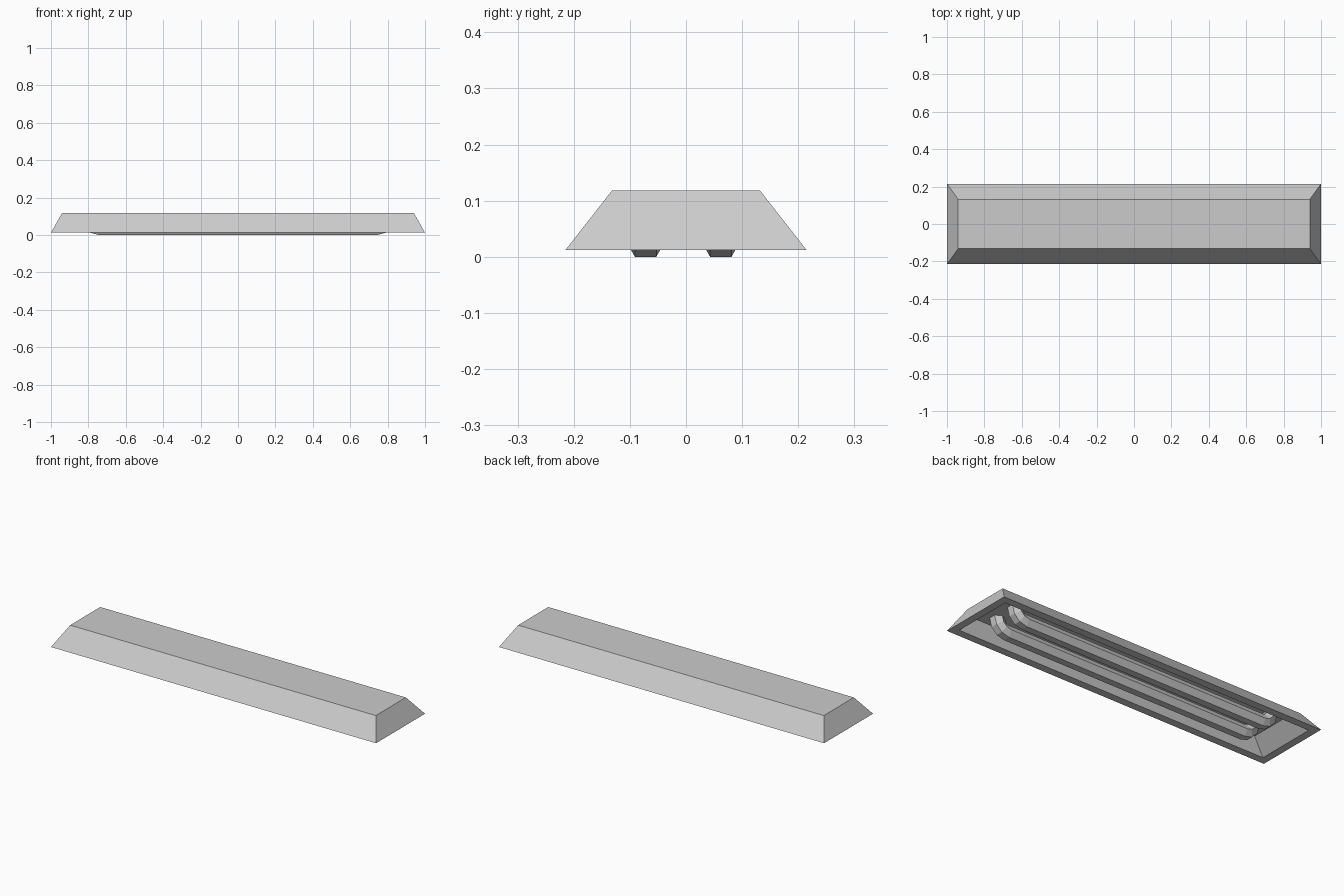
import bpy, bmesh
from math import sin, cos, radians

if "Cube" in bpy.data.objects:
    bpy.data.objects.remove(bpy.data.objects["Cube"])


def make_object(name, bm):
    bmesh.ops.recalc_face_normals(bm, faces=bm.faces)
    me = bpy.data.meshes.new(name)
    bm.to_mesh(me)
    bm.free()
    ob = bpy.data.objects.new(name, me)
    bpy.context.collection.objects.link(ob)
    return ob


def loft(bm, rings):
    """Bridge matching vertex rings and cap both ends."""
    loops = [[bm.verts.new(p) for p in ring] for ring in rings]
    for a, b in zip(loops, loops[1:]):
        n = len(a)
        for i in range(n):
            bm.faces.new((a[i], a[(i + 1) % n], b[(i + 1) % n], b[i]))
    return loops


def rect(x, y, z):
    return [(sx * x, sy * y, z) for sx, sy in ((-1, -1), (1, -1), (1, 1), (-1, 1))]


# Housing: tapered tray, open underneath with a flat rim
bm = bmesh.new()
loops = loft(bm, [rect(0.94, 0.132, 0.118), rect(1.0, 0.215, 0.012),
                  rect(0.958, 0.172, 0.012), rect(0.88, 0.142, 0.09)])
bm.faces.new(loops[0])
bm.faces.new(loops[-1])
make_object("housing", bm)

# Tubes: six-sided section, both ends bending up into the ceiling
R_TUBE, BEND_X, BEND_Z = 0.038, 0.745, 0.09
R_BEND = BEND_Z - R_TUBE * cos(radians(30))


def tube_ring(side, t, y0):
    ring = []
    for k in range(6):
        a = radians(60 * k)
        r = R_BEND - R_TUBE * sin(a)
        ring.append((side * (BEND_X + r * sin(t)), y0 + R_TUBE * cos(a), BEND_Z - r * cos(t)))
    return ring


bend = [radians(d) for d in (0, 30, 60, 90)]
for name, y in (("front_tube", -0.072), ("back_tube", 0.062)):
    bm = bmesh.new()
    loops = loft(bm, [tube_ring(-1, t, y) for t in reversed(bend)]
                 + [tube_ring(1, t, y) for t in bend])
    bm.faces.new(loops[0])
    bm.faces.new(loops[-1])
    make_object(name, bm)
